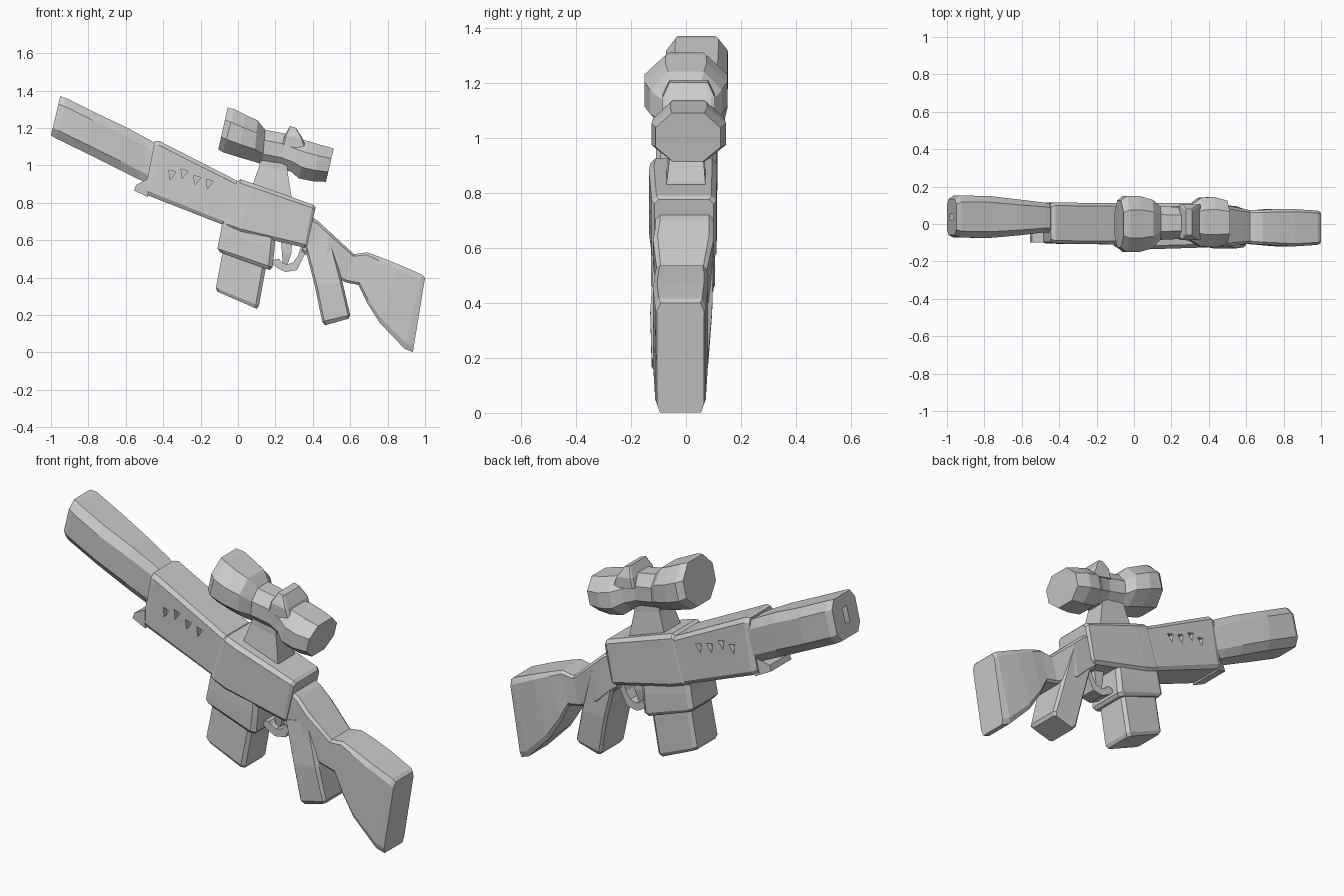
import bpy, bmesh, math
from mathutils import Vector

BOX = [(-1, -1), (1, -1), (1, 1), (-1, 1)]
# rectangle with small chamfers / rounded octagons
CHAMFER = [(-.88, -1), (.88, -1), (1, -.85), (1, .85), (.85, 1), (-.85, 1), (-1, .85), (-1, -.85)]
BARREL = [(-.7, -1), (.7, -1), (1, -.6), (1, .6), (.7, 1), (-.7, 1), (-1, .6), (-1, -.6)]
OCT = [(-.45, -1), (.45, -1), (1, -.4), (1, .4), (.5, 1), (-.5, 1), (-1, .4), (-1, -.4)]


def loft(name, shape, stations):
    """Skin rings; each station is (top x, top z, bottom x, bottom z, y min, y max)."""
    bm = bmesh.new()
    rings = []
    for tx, tz, bx, bz, y0, y1 in stations:
        ring = []
        for u, v in shape:
            t = (v + 1) / 2
            ring.append(bm.verts.new((bx + (tx - bx) * t, (y0 + y1) / 2 + u * (y1 - y0) / 2, bz + (tz - bz) * t)))
        rings.append(ring)
    n = len(shape)
    for a, b in zip(rings, rings[1:]):
        for i in range(n):
            j = (i + 1) % n
            bm.faces.new((a[i], a[j], b[j], b[i]))
    bm.faces.new(rings[0])
    bm.faces.new(rings[-1])
    bmesh.ops.recalc_face_normals(bm, faces=bm.faces)
    mesh = bpy.data.meshes.new(name)
    bm.to_mesh(mesh)
    bm.free()
    obj = bpy.data.objects.new(name, mesh)
    bpy.context.collection.objects.link(obj)
    return obj


def cut(target, cutter):
    """Subtract the cutter from the target, then remove it."""
    cutter.hide_render = True
    mod = target.modifiers.new("cut", 'BOOLEAN')
    mod.operation, mod.solver, mod.object = 'DIFFERENCE', 'EXACT', cutter
    bpy.context.view_layer.objects.active = target
    bpy.ops.object.modifier_apply(modifier=mod.name)
    bpy.data.objects.remove(cutter)


# barrel shroud with a small muzzle slot
barrel = loft("barrel_shroud", BARREL, [
    (-.95, 1.37, -1.0, 1.16, -.06, .135),
    (-.92, 1.36, -.975, 1.145, -.072, .152),
    (-.77, 1.285, -.80, 1.06, -.075, .15),
    (-.60, 1.205, -.63, .975, -.06, .13),
    (-.47, 1.135, -.53, .925, -.045, .115),
    (-.40, 1.09, -.47, .90, -.045, .105)])
bpy.ops.mesh.primitive_cube_add(size=1, location=(-.97, .035, 1.265), rotation=(0, math.radians(20), 0))
slot = bpy.context.object
slot.scale = (.09, .035, .085)
cut(barrel, slot)

# handguard, its lower front lip and triangular side vents
guard = loft("handguard", CHAMFER, [
    (-.445, 1.13, -.50, .85, -.095, .105),
    (-.42, 1.13, -.47, .835, -.105, .115),
    (.02, .905, -.05, .67, -.11, .11)])
loft("handguard_lip", BOX, [
    (-.545, .895, -.555, .865, -.10, .07),
    (-.48, .93, -.48, .83, -.10, .10)])
for x, z in [(-.355, .955), (-.29, .96), (-.222, .925), (-.155, .905)]:
    for y in (-.105, .11):
        bpy.ops.mesh.primitive_cylinder_add(vertices=3, radius=.032, depth=.05, location=(x, y, z),
                                            rotation=(math.pi / 2, math.radians(195), 0))
        vent = bpy.context.object
        vent.scale = (.7, 1, 1)
        cut(guard, vent)

# receiver
loft("receiver", CHAMFER, [
    (-.005, .915, -.085, .675, -.115, .105),
    (.015, .925, -.06, .665, -.13, .112),
    (.09, .90, .01, .64, -.135, .113),
    (.40, .79, .355, .56, -.125, .11),
    (.415, .775, .365, .56, -.115, .10)])

# magazine well and magazine
loft("magazine_well", CHAMFER, [
    (.20, .62, -.085, .69, -.125, .10),
    (.195, .55, -.095, .63, -.128, .105),
    (.185, .455, -.11, .555, -.128, .105),
    (.17, .44, -.095, .535, -.115, .095)])
loft("magazine", CHAMFER, [
    (.15, .46, -.08, .55, -.105, .085),
    (.112, .25, -.118, .345, -.11, .085),
    (.10, .233, -.11, .325, -.10, .075)])

# trigger and trigger guard
loft("trigger", BOX, [
    (.29, .60, .23, .60, -.03, .03),
    (.285, .53, .235, .53, -.03, .03),
    (.265, .47, .24, .47, -.02, .02)])
loft("trigger_guard", BOX, [
    (.22, .50, .165, .49, -.05, .05),
    (.23, .485, .205, .455, -.05, .05),
    (.26, .47, .255, .43, -.05, .05),
    (.295, .48, .315, .44, -.05, .05),
    (.32, .515, .345, .50, -.05, .05),
    (.335, .56, .375, .56, -.05, .05)])

# stock, running from the receiver to the butt
loft("stock", CHAMFER, [
    (.37, .74, .34, .54, -.11, .10),
    (.43, .70, .39, .50, -.11, .10),
    (.49, .645, .46, .43, -.12, .10),
    (.62, .525, .575, .375, -.105, .075),
    (.69, .535, .645, .36, -.11, .075),
    (.76, .51, .69, .265, -.115, .08),
    (.86, .47, .76, .155, -.12, .08),
    (.985, .415, .89, .02, -.112, .072),
    (1.0, .40, .935, .002, -.105, .065)])

# pistol grip
loft("grip", CHAMFER, [
    (.50, .60, .355, .57, -.115, .10),
    (.56, .37, .41, .36, -.13, .095),
    (.60, .20, .45, .165, -.125, .08),
    (.59, .18, .465, .145, -.11, .07)])

# scope, mount and turret
loft("scope_mount", BOX, [
    (.285, .80, .075, .86, -.07, .07),
    (.285, .84, .08, .90, -.07, .07),
    (.265, .965, .115, 1.0, -.055, .06),
    (.26, 1.04, .12, 1.06, -.055, .06)])
loft("scope", OCT, [
    (-.055, 1.31, -.105, 1.085, -.125, .125),
    (-.02, 1.30, -.08, 1.07, -.15, .15),
    (.04, 1.27, .0, 1.045, -.15, .15),
    (.105, 1.24, .085, 1.02, -.13, .13),
    (.145, 1.19, .13, 1.005, -.085, .095),
    (.25, 1.17, .23, .985, -.08, .09),
    (.32, 1.14, .285, .965, -.09, .105),
    (.375, 1.13, .325, .93, -.12, .14),
    (.44, 1.11, .40, .915, -.125, .145),
    (.512, 1.09, .47, .912, -.11, .125)])
loft("scope_turret", CHAMFER, [
    (.37, 1.08, .235, 1.11, -.085, .105),
    (.345, 1.145, .25, 1.16, -.085, .105),
    (.31, 1.20, .278, 1.21, -.06, .08)])
